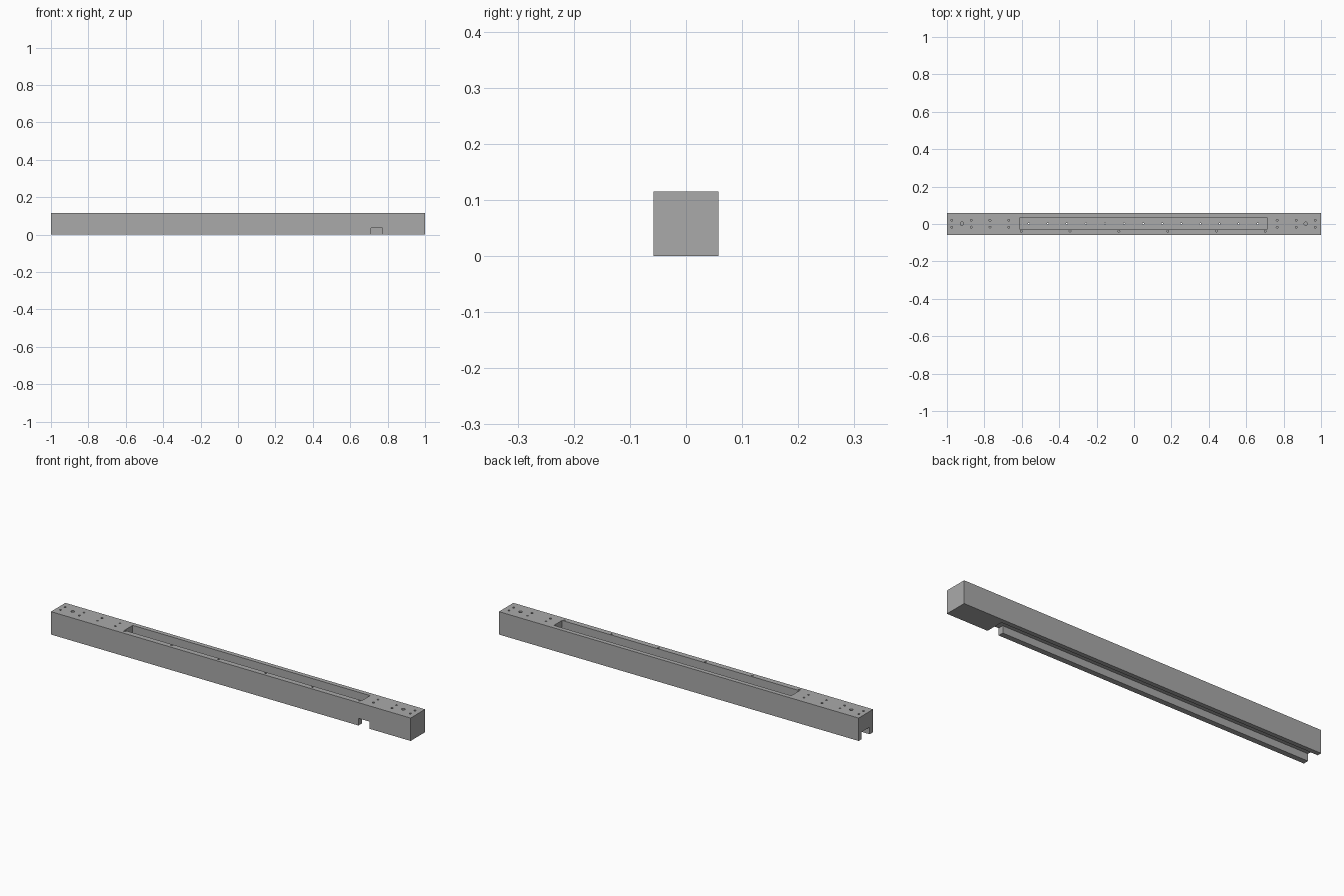
import bpy, bmesh, math
from mathutils import Matrix, Vector

if "Cube" in bpy.data.objects:
    bpy.data.objects.remove(bpy.data.objects["Cube"], do_unlink=True)

H = 0.115          # beam height and depth
FLOOR = 0.052      # top of the web between tray and groove
GROOVE = 0.036     # ceiling of the underside groove

metal = bpy.data.materials.new("grey metal")
metal.use_nodes = True
colour = (0.4, 0.4, 0.4, 1)
metal.diffuse_color = colour
metal.node_tree.nodes["Principled BSDF"].inputs["Base Color"].default_value = colour


def add_box(bm, lo, hi):
    lo, hi = Vector(lo), Vector(hi)
    bmesh.ops.create_cube(bm, size=1, matrix=Matrix.Translation((lo + hi) / 2)
                          @ Matrix.Diagonal((*(hi - lo), 1)))


def add_hole(bm, x, y, r, z0, z1):
    bmesh.ops.create_cone(bm, cap_ends=True, segments=16, radius1=r, radius2=r,
                          depth=z1 - z0, matrix=Matrix.Translation((x, y, (z0 + z1) / 2)))


def make_object(name, bm):
    mesh = bpy.data.meshes.new(name)
    bm.to_mesh(mesh)
    bm.free()
    mesh.materials.append(metal)
    obj = bpy.data.objects.new(name, mesh)
    bpy.context.collection.objects.link(obj)
    return obj


def cut(target, bm):
    """Subtract the shapes in bm from the target, then drop the cutter."""
    cutter = make_object("cutter", bm)
    cutter.hide_render = True
    mod = target.modifiers.new("cut", "BOOLEAN")
    mod.operation, mod.solver, mod.object = "DIFFERENCE", "EXACT", cutter
    bpy.context.view_layer.objects.active = target
    bpy.ops.object.modifier_apply(modifier=mod.name)
    bpy.data.objects.remove(cutter, do_unlink=True)


# Square beam
bm = bmesh.new()
add_box(bm, (-1, -H / 2, 0), (1, H / 2, H))
beam = make_object("beam", bm)

# Underside groove, open at one end; side notch; top tray
for lo, hi in (((-1.1, -0.03, -0.1), (0.772, 0.035, GROOVE)),
               ((0.71, -0.1, -0.1), (0.772, 0.0, GROOVE)),
               ((-0.61, -0.03, FLOOR), (0.71, 0.035, 0.2))):
    bm = bmesh.new()
    add_box(bm, lo, hi)
    cut(beam, bm)

# Blind holes in the top face
bm = bmesh.new()
for x in (-0.975, -0.87, -0.77, -0.67, 0.765, 0.868, 0.97):
    for y in (-0.017, 0.02):
        add_hole(bm, x, y, 0.005, 0.07, 0.2)
for x in (-0.92, 0.918):
    add_hole(bm, x, 0.002, 0.009, 0.07, 0.2)
for i in range(6):
    add_hole(bm, -0.603 + i * 0.261, -0.038, 0.005, 0.07, 0.2)
cut(beam, bm)

# Row of holes through the tray floor
bm = bmesh.new()
for i in range(13):
    add_hole(bm, -0.563 + i * 0.102, 0.002, 0.004, GROOVE - 0.01, FLOOR + 0.01)
cut(beam, bm)

for obj in bpy.context.selected_objects:
    obj.select_set(False)
beam.select_set(True)
bpy.context.view_layer.objects.active = beam
bpy.ops.object.shade_smooth_by_angle(angle=math.radians(30))
